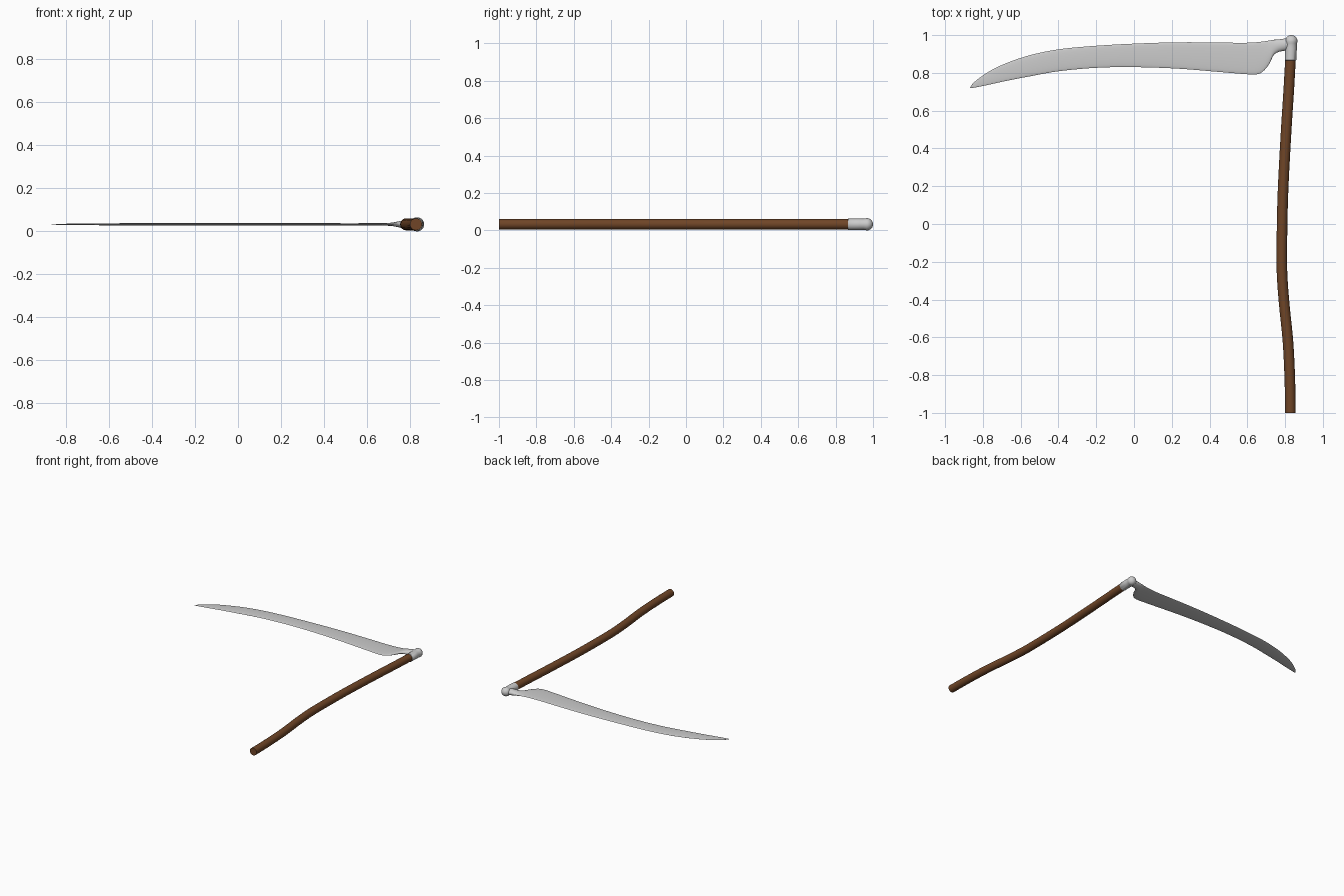
import bpy, bmesh, math
from mathutils import Vector

if "Cube" in bpy.data.objects:
    bpy.data.objects.remove(bpy.data.objects["Cube"])

ZC = 0.033  # height of the whole tool's centre plane


def loft(name, rings):
    """Skin closed rings of points and cap both ends."""
    bm = bmesh.new()
    rows = [[bm.verts.new(p) for p in ring] for ring in rings]
    n = len(rows[0])
    for a, b in zip(rows, rows[1:]):
        for i in range(n):
            j = (i + 1) % n
            bm.faces.new((a[i], a[j], b[j], b[i]))
    bm.faces.new(rows[0])
    bm.faces.new(rows[-1][::-1])
    bmesh.ops.recalc_face_normals(bm, faces=bm.faces)
    mesh = bpy.data.meshes.new(name)
    bm.to_mesh(mesh)
    bm.free()
    ob = bpy.data.objects.new(name, mesh)
    bpy.context.collection.objects.link(ob)
    bpy.ops.object.select_all(action='DESELECT')
    ob.select_set(True)
    bpy.context.view_layer.objects.active = ob
    bpy.ops.object.shade_smooth_by_angle(angle=math.radians(50))
    return ob


def smooth(keys, steps):
    """Catmull-Rom through tuples of values."""
    out = []
    for i in range(len(keys) - 1):
        p = [Vector(keys[min(max(k, 0), len(keys) - 1)]) for k in (i - 1, i, i + 1, i + 2)]
        for s in range(steps):
            t = s / steps
            out.append(0.5 * (2 * p[1] + (p[2] - p[0]) * t
                              + (2 * p[0] - 5 * p[1] + 4 * p[2] - p[3]) * t * t
                              + (3 * p[1] - p[0] - 3 * p[2] + p[3]) * t ** 3))
    return out + [Vector(keys[-1])]


def ring_y(x, y, r, n=24):
    return [(x + r * math.cos(2 * math.pi * i / n), y, ZC + r * math.sin(2 * math.pi * i / n))
            for i in range(n)]


# Gently bowed wooden shaft: (x, y)
path = [(0.828, -1.0), (0.825, -0.82), (0.815, -0.62), (0.795, -0.42), (0.783, -0.24),
        (0.784, -0.02), (0.79, 0.2), (0.806, 0.5), (0.82, 0.72), (0.83, 0.9)]
shaft = loft("shaft", [ring_y(p[0], p[1], 0.028) for p in smooth(path, 4)])
wood = bpy.data.materials.new("wood")
wood.diffuse_color = (0.16, 0.06, 0.02, 1)
wood.use_nodes = True
wood.node_tree.nodes["Principled BSDF"].inputs["Base Color"].default_value = wood.diffuse_color
shaft.data.materials.append(wood)

# Metal socket with a rounded knob at the end
profile = [(0.866, 0.028), (0.868, 0.0305), (0.93, 0.0305), (0.947, 0.0295), (0.957, 0.031)]
for i in range(8):
    a = math.radians(i * 12.5)
    profile.append((0.967 + 0.033 * math.sin(a), max(0.033 * math.cos(a), 0.002)))
loft("socket", [ring_y(0.829 + 0.004 * min(1, (y - 0.866) / 0.1), y, r) for y, r in profile])

# Blade with heel and tang: (x, back y, edge y, half thickness)
stations = [(-0.868, 0.722, 0.7195, 0.001), (-0.845, 0.752, 0.722, 0.002),
            (-0.77, 0.806, 0.737, 0.003), (-0.68, 0.85, 0.757, 0.004),
            (-0.55, 0.894, 0.782, 0.005), (-0.39, 0.926, 0.81, 0.005),
            (-0.18, 0.945, 0.828, 0.005), (0.03, 0.956, 0.83, 0.005),
            (0.24, 0.962, 0.822, 0.005), (0.44, 0.961, 0.806, 0.005),
            (0.57, 0.959, 0.795, 0.005), (0.645, 0.962, 0.792, 0.0055),
            (0.682, 0.966, 0.807, 0.006), (0.716, 0.971, 0.847, 0.008),
            (0.738, 0.975, 0.892, 0.012), (0.763, 0.977, 0.91, 0.017),
            (0.795, 0.981, 0.917, 0.021), (0.826, 0.983, 0.921, 0.022)]
rings = []
for x, top, low, t in smooth(stations, 4):
    mid, half = (top + low) / 2, (top - low) / 2
    rings.append([(x, mid + half * math.cos(2 * math.pi * i / 20),
                   ZC + t * math.sin(2 * math.pi * i / 20)) for i in range(20)])
loft("blade", rings)
